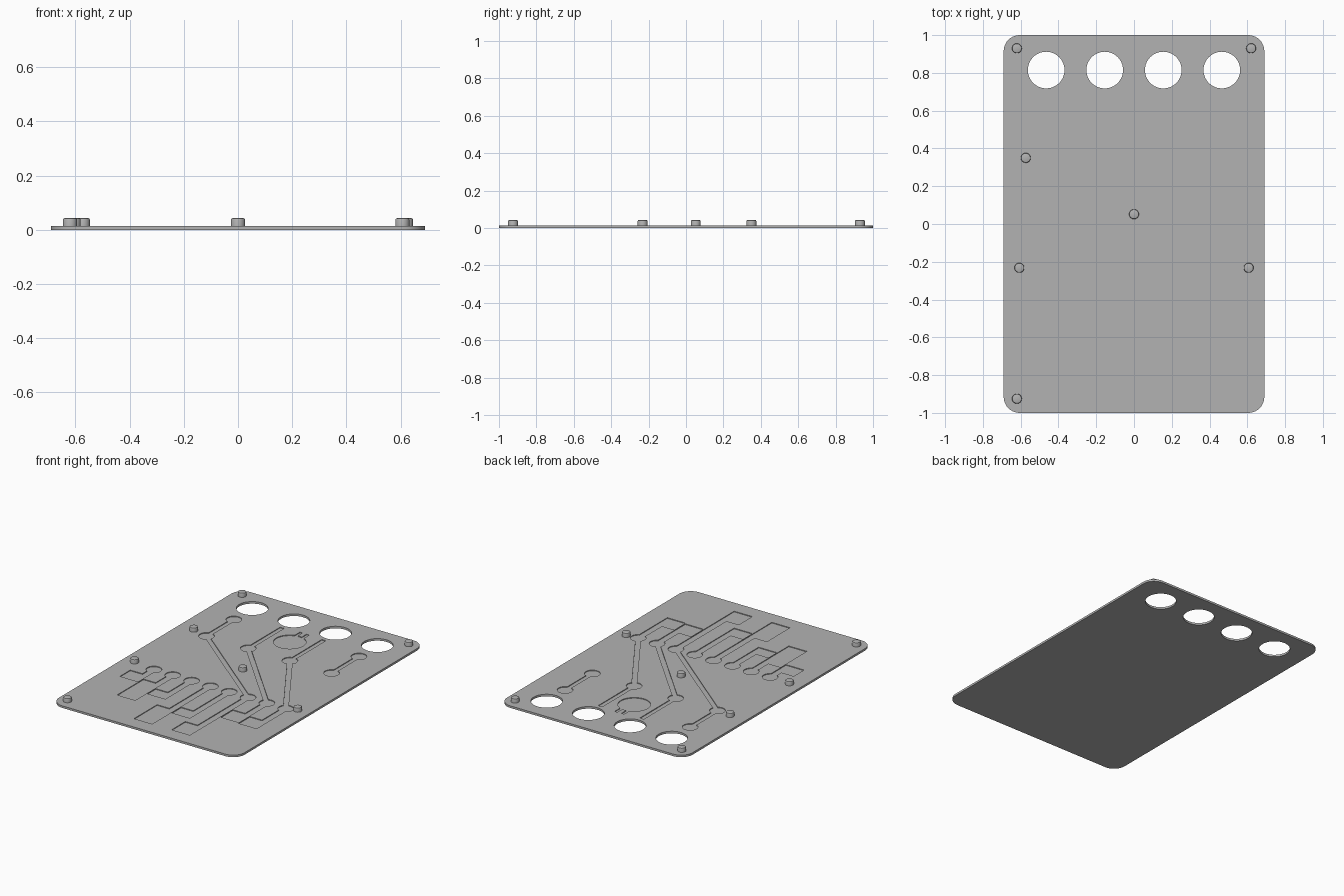
import bpy, bmesh
from math import pi, atan2, hypot
from mathutils import Matrix, Vector

if "Cube" in bpy.data.objects:
    bpy.data.objects.remove(bpy.data.objects["Cube"])

HALF_X, HALF_Y, THICK, DEPTH = 0.69, 1.0, 0.014, 0.005

grey = bpy.data.materials.new("plain grey")
grey.use_nodes = True
grey.diffuse_color = (0.45, 0.45, 0.45, 1)
grey.node_tree.nodes["Principled BSDF"].inputs["Base Color"].default_value = grey.diffuse_color


def finish(bm, name):
    mesh = bpy.data.meshes.new(name)
    bm.to_mesh(mesh)
    bm.free()
    mesh.materials.append(grey)
    obj = bpy.data.objects.new(name, mesh)
    bpy.context.collection.objects.link(obj)
    return obj


def smooth(obj):
    bpy.ops.object.select_all(action='DESELECT')
    obj.select_set(True)
    bpy.context.view_layer.objects.active = obj
    bpy.ops.object.shade_smooth_by_angle(angle=pi / 6)


def box(bm, x0, x1, y0, y1, z0, z1):
    place = Matrix.Translation(((x0 + x1) / 2, (y0 + y1) / 2, (z0 + z1) / 2))
    size = Matrix.Diagonal((x1 - x0, y1 - y0, z1 - z0, 1))
    return bmesh.ops.create_cube(bm, size=1, matrix=place @ size)["verts"]


def disc(bm, x, y, r, z0, z1, sides=48):
    bmesh.ops.create_cone(bm, cap_ends=True, segments=sides, radius1=r, radius2=r,
                          depth=z1 - z0, matrix=Matrix.Translation((x, y, (z0 + z1) / 2)))


FLOOR, ABOVE = THICK - DEPTH, THICK + 0.02


def pocket(bm, x0, x1, y0, y1):
    box(bm, x0, x1, y0, y1, FLOOR, ABOVE)


def round_pocket(bm, x, y, r):
    disc(bm, x, y, r, FLOOR, ABOVE)


def channel(bm, a, b, width=0.03):
    a, b = Vector(a), Vector(b)
    d = b - a
    mid = (a + b) / 2
    m = (Matrix.Translation((mid.x, mid.y, (FLOOR + ABOVE) / 2))
         @ Matrix.Rotation(atan2(d.y, d.x), 4, 'Z')
         @ Matrix.Diagonal((hypot(d.x, d.y), width, ABOVE - FLOOR, 1)))
    bmesh.ops.create_cube(bm, size=1, matrix=m)


# Plate with rounded corners
bm = bmesh.new()
box(bm, -HALF_X, HALF_X, -HALF_Y, HALF_Y, 0, THICK)
corners = [e for e in bm.edges if abs(e.verts[0].co.z - e.verts[1].co.z) > THICK / 2]
bmesh.ops.bevel(bm, geom=corners, offset=0.085, segments=10, profile=0.5, affect='EDGES')
plate = finish(bm, "plate")

# Four through holes
bm = bmesh.new()
for x in (-0.465, -0.155, 0.155, 0.465):
    disc(bm, x, 0.815, 0.097, -0.05, 0.05, 64)
hole_cutter = finish(bm, "hole_cutter")

# Shallow recesses in the upper half: end pads, joined by channels
bm = bmesh.new()
for x in (-0.465, 0.465):
    round_pocket(bm, x, 0.62, 0.048)
for x in (-0.465, -0.155, 0.155, 0.465):
    round_pocket(bm, x, 0.33, 0.048)
    channel(bm, (x, 0.33), (x, 0.62 if abs(x) > 0.3 else 0.69))
round_pocket(bm, 0, 0.55, 0.1)
for x in (-0.02, 0.03):
    channel(bm, (x, 0.6), (x, 0.7), 0.02)

# Diagonal channels across the middle
for start, end in ((-0.465, 0.25), (-0.155, 0.39), (0.155, 0.53)):
    channel(bm, (start, 0.33), (end, -0.25))

# Lower row of pads, each with a stem and a wider foot (foot bottom, foot top)
feet = [(-0.45, -0.34), (-0.68, -0.40), (-0.56, -0.47), (-0.90, -0.655),
        (-0.70, -0.60), (-0.90, -0.755), (-0.58, -0.45), (-0.59, -0.47)]
for i, (low, high) in enumerate(feet):
    x = -0.45 + 0.14 * i
    round_pocket(bm, x, -0.25, 0.048)
    pocket(bm, x - 0.022, x + 0.022, high - 0.02, -0.25)
    pocket(bm, x - 0.113, x + 0.022, low, high)
recess_cutter = finish(bm, "recess_cutter")

# Apply the cuts
for cutter in (hole_cutter, recess_cutter):
    cutter.hide_render = True
    mod = plate.modifiers.new(cutter.name, 'BOOLEAN')
    mod.operation = 'DIFFERENCE'
    mod.solver = 'EXACT'
    mod.use_self = True
    mod.object = cutter
    bpy.context.view_layer.objects.active = plate
    bpy.ops.object.modifier_apply(modifier=mod.name)
    bpy.data.objects.remove(cutter)
smooth(plate)

# Pegs with chamfered tops
pegs = [(-0.62, 0.93), (0.62, 0.93), (-0.573, 0.35), (0, 0.052),
        (-0.607, -0.232), (0.607, -0.232), (-0.62, -0.925)]
for i, (x, y) in enumerate(pegs):
    bm = bmesh.new()
    disc(bm, x, y, 0.026, FLOOR - 0.002, 0.043, 32)
    rim = [e for e in bm.edges if all(v.co.z > 0.04 for v in e.verts)]
    bmesh.ops.bevel(bm, geom=rim, offset=0.006, segments=2, profile=0.5, affect='EDGES')
    smooth(finish(bm, f"peg_{i + 1}"))
